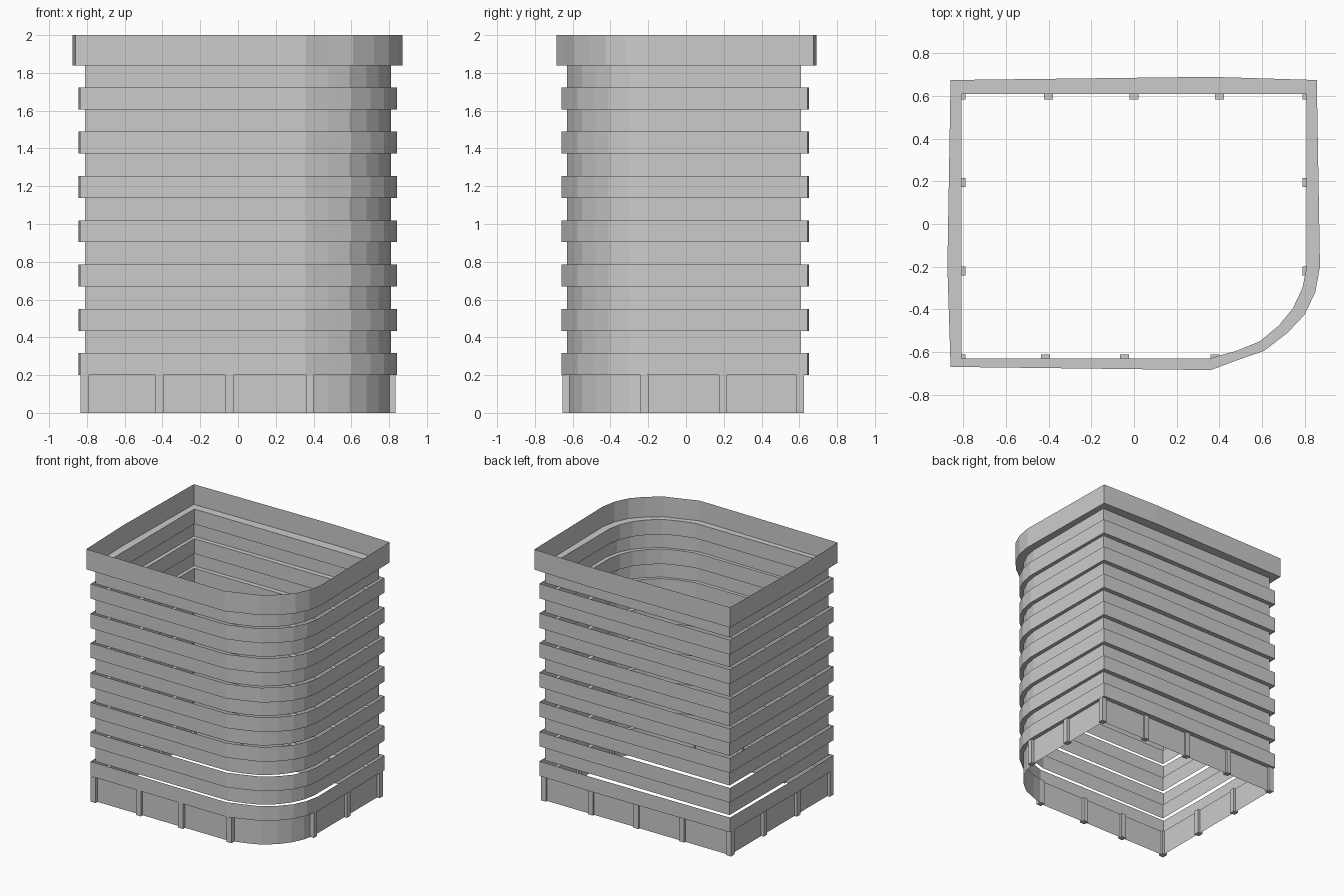
import bpy
import bmesh

cube = bpy.data.objects.get("Cube")
if cube:
    bpy.data.objects.remove(cube, do_unlink=True)

grey = bpy.data.materials.new("concrete grey")
grey.use_nodes = True
colour = (0.6, 0.6, 0.6, 1)
grey.diffuse_color = colour
grey.node_tree.nodes["Principled BSDF"].inputs["Base Color"].default_value = colour

# Footprint with one rounded corner: recessed wall line and widest parapet line
WALL = [(-.81, .61), (.36, .61), (.81, .61), (.81, -.2), (.79, -.3), (.745, -.395),
        (.68, -.475), (.59, -.55), (.48, -.595), (.355, -.63), (-.81, -.63), (-.81, -.2)]
RIM = [(-.86, .675), (.36, .69), (.857, .675), (.872, -.2), (.85, -.32), (.8, -.425),
       (.72, -.51), (.61, -.595), (.48, -.64), (.36, -.685), (-.86, -.67), (-.875, -.2)]


def outline(out):
    return [(a[0] + (b[0] - a[0]) * out, a[1] + (b[1] - a[1]) * out)
            for a, b in zip(WALL, RIM)]


def finish(name, bm):
    mesh = bpy.data.meshes.new(name)
    bm.to_mesh(mesh)
    bm.free()
    mesh.materials.append(grey)
    obj = bpy.data.objects.new(name, mesh)
    bpy.context.collection.objects.link(obj)


def ring(name, sections):
    """Thin open shell through (outward amount, height) sections."""
    bm = bmesh.new()
    loops = [[bm.verts.new((x, y, z)) for x, y in outline(out)] for out, z in sections]
    n = len(WALL)
    for low, high in zip(loops, loops[1:]):
        for i in range(n):
            j = (i + 1) % n
            bm.faces.new((low[j], low[i], high[i], high[j]))
    finish(name, bm)


# Ground storey wall
ring("base_wall", [(0, 0), (0, .2)])

# Projecting bands with a soffit below, and recessed strips above them
for k in range(7):
    z = .2 + k * .2345
    ring(f"floor_band_{k + 1}", [(0, z), (.52, z), (.52, z + .116)])
    ring(f"window_strip_{k + 1}", [(0, z + .116), (0, z + .2345)])

# Parapet around the open roof
ring("parapet", [(0, 1.84), (1, 1.84), (1, 2)])

# Columns around the ground storey
columns = [(x, -.633) for x in (-.812, -.415, -.045, .38)]
columns += [(x, .605) for x in (-.812, -.4, 0, .4, .812)]
columns += [(s * .812, y) for s in (-1, 1) for y in (-.22, .195)]
for i, (x, y) in enumerate(columns):
    bm = bmesh.new()
    bmesh.ops.create_cube(bm, size=1)
    bmesh.ops.scale(bm, vec=(.042, .042, .2), verts=bm.verts)
    bmesh.ops.translate(bm, vec=(x, y, .1), verts=bm.verts)
    finish(f"column_{i + 1}", bm)
